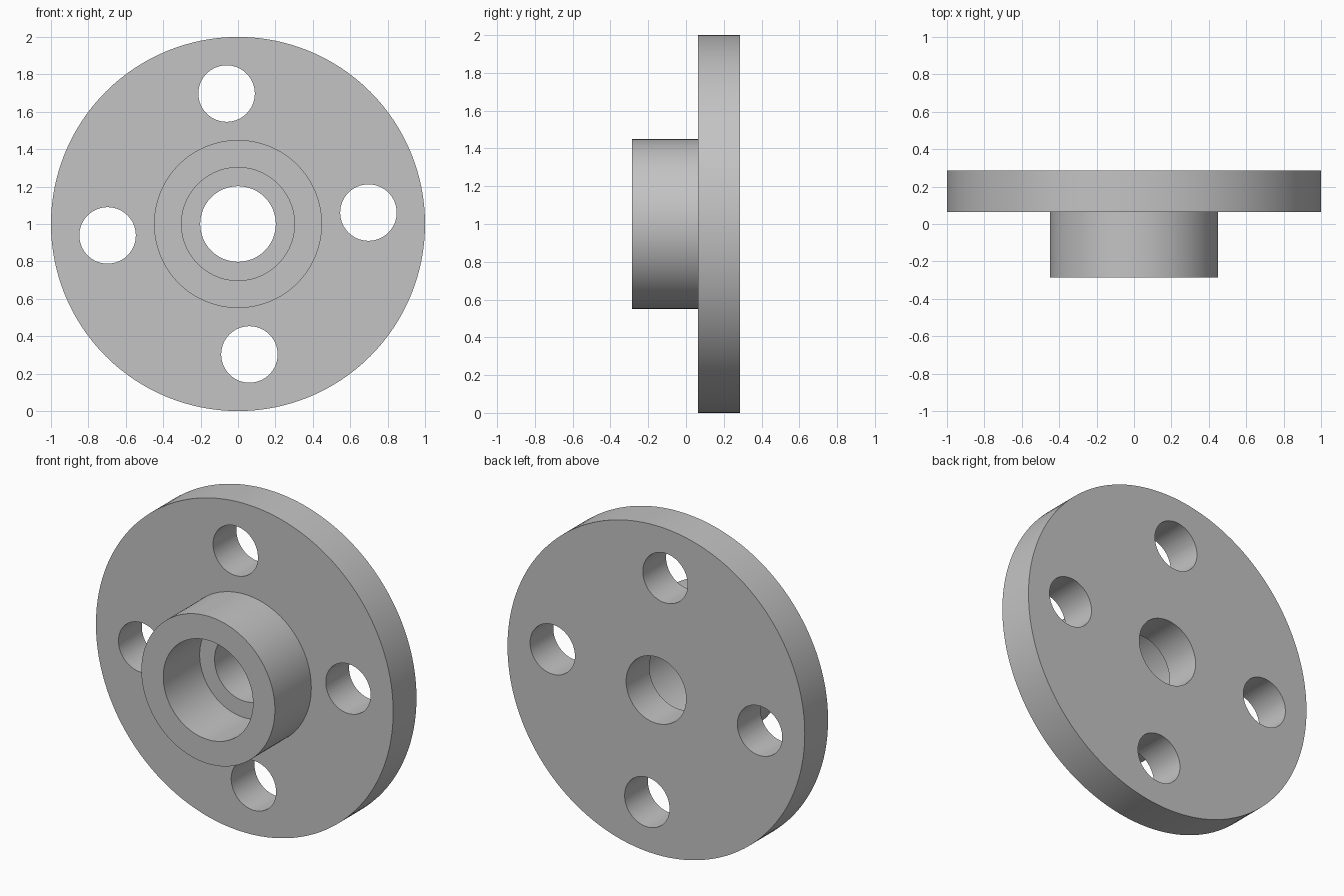
import bpy, bmesh
from math import cos, sin, pi, radians
from mathutils import Matrix, Vector

cube = bpy.data.objects.get("Cube")
if cube:
    bpy.data.objects.remove(cube, do_unlink=True)

# Dimensions
SEGMENTS = 128
CENTRE_Z = 1.0
FRONT, STEP, BACK = -0.287, 0.063, 0.287
FLANGE_R, HUB_R, COUNTERBORE_R, BORE_R = 1.0, 0.449, 0.302, 0.202
BOLT_R, BOLT_CIRCLE, BOLT_TURN = 0.151, 0.7, radians(5)

# Material
steel = bpy.data.materials.new("grey steel")
steel.use_nodes = True
colour = (0.55, 0.55, 0.55, 1)
steel.diffuse_color = colour
steel.node_tree.nodes["Principled BSDF"].inputs["Base Color"].default_value = colour


def make_object(name, bm):
    bmesh.ops.recalc_face_normals(bm, faces=bm.faces)
    mesh = bpy.data.meshes.new(name)
    bm.to_mesh(mesh)
    bm.free()
    mesh.materials.append(steel)
    obj = bpy.data.objects.new(name, mesh)
    bpy.context.collection.objects.link(obj)
    return obj


def lathe(name, profile):
    """Turn a closed (radius, y) profile around the horizontal y axis."""
    bm = bmesh.new()
    rings = []
    for i in range(SEGMENTS):
        a = 2 * pi * i / SEGMENTS
        rings.append([bm.verts.new((r * cos(a), y, CENTRE_Z + r * sin(a)))
                      for r, y in profile])
    n = len(profile)
    for i, ring in enumerate(rings):
        after = rings[(i + 1) % SEGMENTS]
        for j in range(n):
            k = (j + 1) % n
            bm.faces.new((ring[j], ring[k], after[k], after[j]))
    return make_object(name, bm)


# Flange with raised hub, stepped bore through the middle
flange = lathe("hub_flange", [
    (BORE_R, BACK), (FLANGE_R, BACK), (FLANGE_R, STEP), (HUB_R, STEP),
    (HUB_R, FRONT), (COUNTERBORE_R, FRONT), (COUNTERBORE_R, STEP), (BORE_R, STEP)])

# Four bolt holes, slightly turned off the axes
bm = bmesh.new()
for i in range(4):
    a = BOLT_TURN + i * pi / 2
    place = Matrix.Translation(Vector((BOLT_CIRCLE * cos(a), (STEP + BACK) / 2,
                                       CENTRE_Z + BOLT_CIRCLE * sin(a))))
    bmesh.ops.create_cone(bm, cap_ends=True, segments=64, radius1=BOLT_R,
                          radius2=BOLT_R, depth=0.5,
                          matrix=place @ Matrix.Rotation(pi / 2, 4, "X"))
cutter = make_object("bolt_hole_cutter", bm)
cutter.hide_render = True

cut = flange.modifiers.new("bolt_holes", "BOOLEAN")
cut.operation = "DIFFERENCE"
cut.solver = "EXACT"
cut.object = cutter

bpy.ops.object.select_all(action="DESELECT")
flange.select_set(True)
bpy.context.view_layer.objects.active = flange
bpy.ops.object.modifier_apply(modifier=cut.name)
bpy.data.objects.remove(cutter, do_unlink=True)

# Smooth round walls, crisp rims
bpy.ops.object.shade_smooth_by_angle(angle=radians(30))
